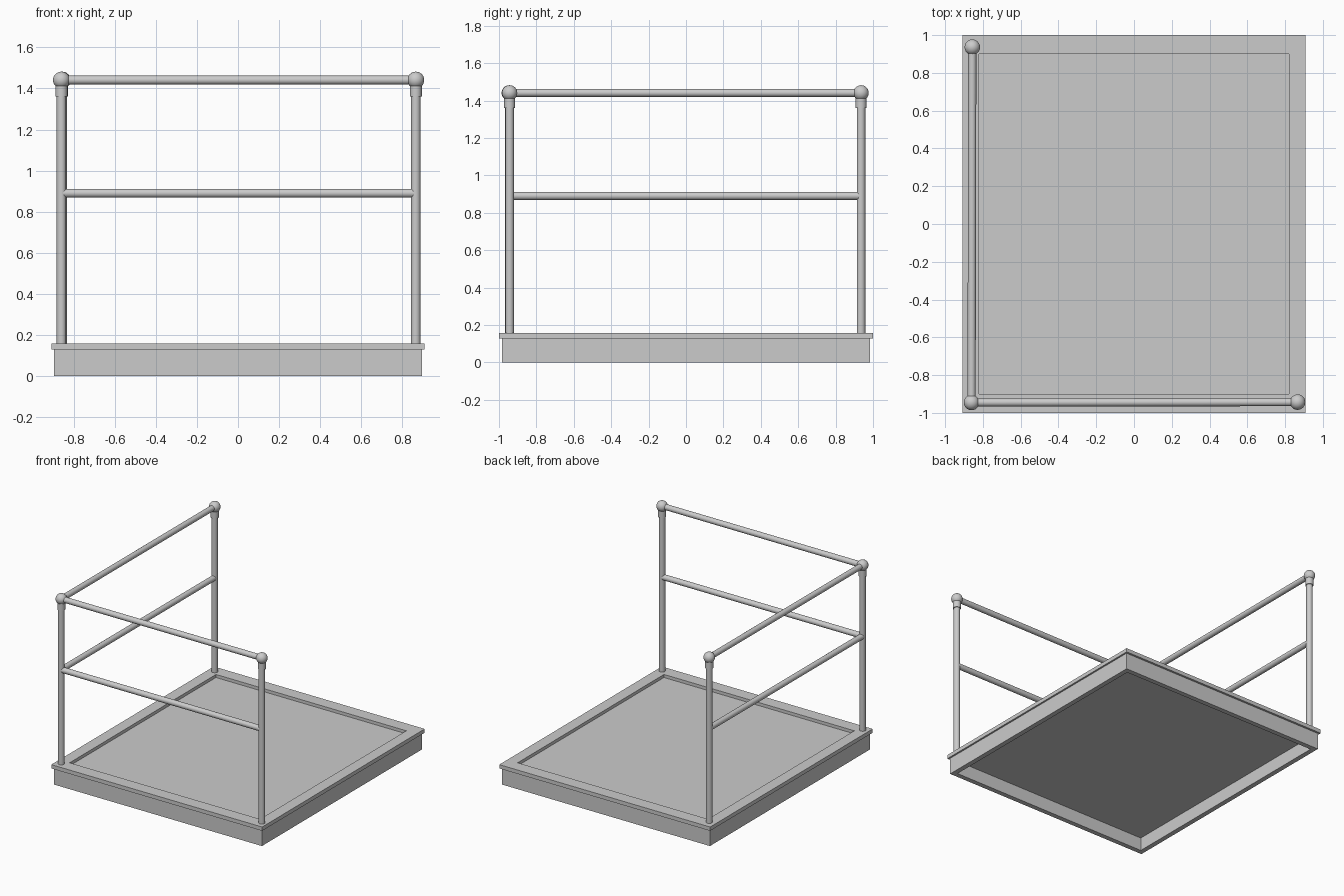
import bpy, bmesh, math
from mathutils import Vector

if "Cube" in bpy.data.objects:
    bpy.data.objects.remove(bpy.data.objects["Cube"])


def finish(name, bm):
    mesh = bpy.data.meshes.new(name)
    bmesh.ops.recalc_face_normals(bm, faces=bm.faces)
    bm.to_mesh(mesh)
    bm.free()
    ob = bpy.data.objects.new(name, mesh)
    bpy.context.collection.objects.link(ob)
    return ob


def frame(name, outer, inner, z0, z1):
    """Rectangular ring given outer and inner half sizes."""
    bm = bmesh.new()
    corners = [(-1, -1), (1, -1), (1, 1), (-1, 1)]
    rings = [[bm.verts.new((sx * h[0], sy * h[1], z)) for sx, sy in corners]
             for h, z in ((outer, z0), (outer, z1), (inner, z1), (inner, z0))]
    for k in range(4):
        a, b = rings[k], rings[(k + 1) % 4]
        for i in range(4):
            j = (i + 1) % 4
            bm.faces.new((a[i], a[j], b[j], b[i]))
    return finish(name, bm)


def smooth(ob):
    bpy.ops.object.select_all(action='DESELECT')
    ob.select_set(True)
    bpy.context.view_layer.objects.active = ob
    bpy.ops.object.shade_smooth_by_angle(angle=math.radians(40))


def tube(name, a, b, r):
    a, b = Vector(a), Vector(b)
    d = b - a
    bpy.ops.mesh.primitive_cylinder_add(
        vertices=24, radius=r, depth=d.length, location=(a + b) / 2,
        rotation=d.to_track_quat('Z', 'Y').to_euler())
    ob = bpy.context.object
    ob.name = name
    smooth(ob)


# Platform: hollow skirt, overhanging rim and recessed floor panel
frame("base_skirt", (0.895, 0.984), (0.857, 0.946), 0, 0.128)
frame("platform_rim", (0.908, 1.0), (0.82, 0.9), 0.128, 0.158)
bm = bmesh.new()
bmesh.ops.create_cube(bm, size=1)
bmesh.ops.scale(bm, vec=(1.74, 1.92, 0.032), verts=bm.verts)
bmesh.ops.translate(bm, vec=(0, 0, 0.118), verts=bm.verts)
finish("floor_panel", bm)

# Posts, each with a sleeve and a ball joint
BALL_Z, MID_Z = 1.441, 0.89
posts = {"back_left": (-0.856, 0.936),
         "front_left": (-0.86, -0.945),
         "front_right": (0.866, -0.943)}
for label, (x, y) in posts.items():
    tube(label + "_post", (x, y, 0.13), (x, y, BALL_Z), 0.023)
    tube(label + "_sleeve", (x, y, 1.36), (x, y, BALL_Z), 0.029)
    bpy.ops.mesh.primitive_uv_sphere_add(segments=24, ring_count=16,
                                         radius=0.041, location=(x, y, BALL_Z))
    bpy.context.object.name = label + "_ball_joint"
    smooth(bpy.context.object)

# Top and middle rails along the left and front sides
corner = posts["front_left"]
for side, end in (("left", "back_left"), ("front", "front_right")):
    for level, z in (("top", BALL_Z), ("middle", MID_Z)):
        tube(f"{side}_{level}_rail", (*corner, z), (*posts[end], z), 0.0215)
